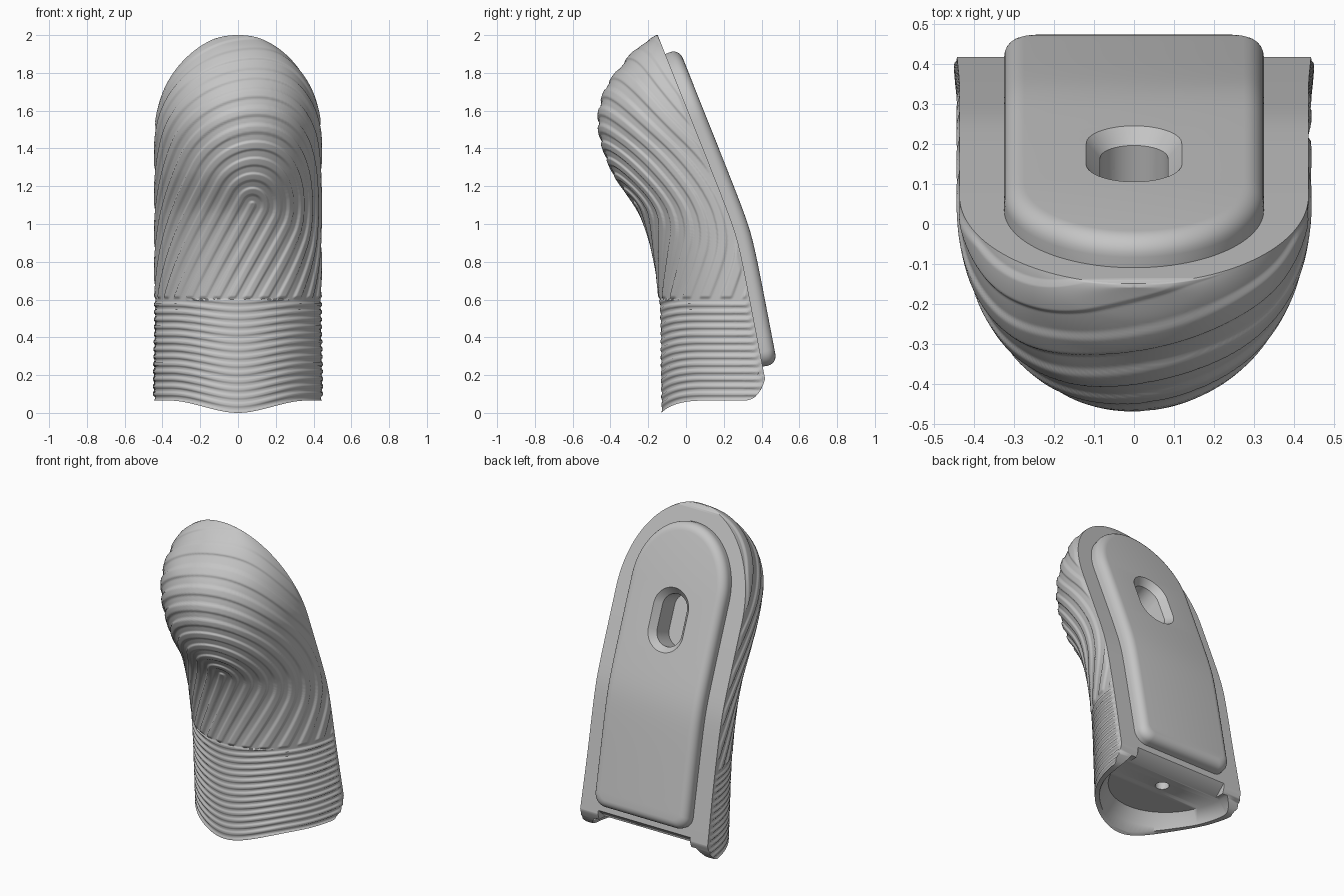
import bpy, math
from math import sin, cos, pi, sqrt
from mathutils import Vector

cube = bpy.data.objects.get("Cube")
if cube:
    bpy.data.objects.remove(cube)

grey = bpy.data.materials.new("plain grey")
grey.use_nodes = True
GREY = (0.56, 0.56, 0.56, 1)
grey.diffuse_color = GREY
grey.node_tree.nodes["Principled BSDF"].inputs["Base Color"].default_value = GREY


def activate(ob):
    bpy.ops.object.select_all(action='DESELECT')
    ob.select_set(True)
    bpy.context.view_layer.objects.active = ob


def make(name, verts, faces):
    mesh = bpy.data.meshes.new(name)
    mesh.from_pydata(verts, [], faces)
    mesh.materials.append(grey)
    ob = bpy.data.objects.new(name, mesh)
    bpy.context.collection.objects.link(ob)
    activate(ob)
    bpy.ops.object.mode_set(mode='EDIT')
    bpy.ops.mesh.select_all(action='SELECT')
    bpy.ops.mesh.normals_make_consistent(inside=False)
    bpy.ops.object.mode_set(mode='OBJECT')
    return ob


def loft(name, rings):
    """Closed solid through rings that are mirror images about x = 0."""
    n = len(rings[0])
    verts = [v for r in rings for v in r]
    faces = [(i * n + j, i * n + (j + 1) % n, (i + 1) * n + (j + 1) % n, (i + 1) * n + j)
             for i in range(len(rings) - 1) for j in range(n)]
    for base in (0, (len(rings) - 1) * n):
        faces += [(base + j, base + j + 1, base + n - 2 - j, base + n - 1 - j)
                  for j in range(n // 2 - 1)]
    return make(name, verts, faces)


def mirrored(half):
    return half + [(-x, y, z) for x, y, z in reversed(half)]


def cut(ob, cutter):
    cutter.hide_render = True
    mod = ob.modifiers.new("cut", 'BOOLEAN')
    mod.operation, mod.solver, mod.object = 'DIFFERENCE', 'EXACT', cutter
    bpy.context.view_layer.objects.active = ob
    bpy.ops.object.modifier_apply(modifier=mod.name)


def smooth(t):
    t = min(1, max(0, t))
    return t * t * (3 - 2 * t)


# Side profile: bent flat back, bulging front, and half width
FRONT = [(-.1, -.125), (.25, -.13), (.55, -.135), (.81, -.165), (1.05, -.24), (1.285, -.39),
         (1.52, -.46), (1.71, -.425), (1.86, -.32), (1.94, -.243), (2.0, -.15)]


def back_y(z):
    d = z - .94
    return .275 - .295 * d - .105 * sqrt(d * d + .01)


def front_y(z):
    k = max(i for i in range(len(FRONT) - 1) if FRONT[i][0] <= z or i == 0)

    def slope(i):
        a, b = FRONT[max(i - 1, 0)], FRONT[min(i + 1, len(FRONT) - 1)]
        return (b[1] - a[1]) / (b[0] - a[0])
    (z0, y0), (z1, y1) = FRONT[k], FRONT[k + 1]
    h = z1 - z0
    t = (z - z0) / h
    return (y0 + (y1 - y0) * smooth(t) + h * slope(k) * t * (1 - t) ** 2
            + h * slope(k + 1) * t * t * (t - 1))


def half_width(z):
    dome = sqrt(max(0, 1 - (max(0, z - 1.45) / .55) ** 2))
    return .437 * dome + .008 * smooth(1 - z / .6)


def hem(a):
    """Height of the lower edge: dips at the front, rounded back corners."""
    s = sin(a)
    return .065 * smooth(abs(cos(a)) / .8) + .115 * max(0, 1 - s / .25) ** 2.5


def ridge(a, z):
    """Raised skin lines: a tilted loop above, level rings below."""
    fade = smooth(min(a, pi - a) / .06)
    if z < .6:
        wave = .065 * smooth(abs(cos(a)) / .8) * (1 - .6 * z / .6)
        band = .5 + 1.1 * cos(2 * pi * (z - wave) / .042)
        side = .5 + .5 * smooth(abs(cos(a)) / .6)
        return .008 * fade * side * min(1, max(0, band))
    s = 1.055 * half_width(z) * (pi / 2 - a)
    px, pz = s - .08, z - 1.1
    along = -.5 * px - .866 * pz
    d = abs(.866 * px - .5 * pz) if along > 0 else sqrt(px * px + pz * pz)
    d += .012 * sin(6 * s + 2 * z) * smooth(d / .3)
    band = .5 + 1.5 * cos(2 * pi * d / (.072 + .02 * d))
    return .009 * fade * min(1, max(0, band)) * smooth((z - .6) / .02)


# Fingertip body
N, LOW, TOP = 240, 290, 100
levels = [1.45 * i / LOW for i in range(LOW)] + \
         [1.45 + .55 * sin(pi / 2 * i / TOP) for i in range(TOP)]
verts = []
for level in levels:
    for j in range(N + 1):
        a = pi * j / N
        z = level + hem(a) * max(0, 1 - level / 1.45)
        w, yb = half_width(z), back_y(z)
        depth = yb - front_y(z)
        out = Vector((cos(a) * depth, -sin(a) * w)).normalized() * ridge(a, z)
        verts.append((w * cos(a) + out.x, yb - depth * sin(a) + out.y, z))
tip = len(verts)
verts.append((0, back_y(2), 2))
M = N + 1
faces = []
for i in range(len(levels) - 1):
    faces += [(i * M + j, i * M + j + 1, (i + 1) * M + j + 1, (i + 1) * M + j) for j in range(N)]
    faces.append((i * M + N, i * M, (i + 1) * M, (i + 1) * M + N))
last = (len(levels) - 1) * M
faces += [(last + j, last + j + 1, tip) for j in range(N)] + [(last + N, last, tip)]
for j in range(N // 2):
    faces.append(tuple(dict.fromkeys((j, N - j, N - j - 1, j + 1))))
body = make("fingertip_body", verts, faces)


# Back plate: arched outline raised off the bent back
def plate_ring(inset, lift):
    w, lo, hi, r = .325 - inset, .245 + inset, 1.9 - inset, .075 - inset * .6
    arch = .36 - inset
    half = [(w - r + r * sin(t), lo + r - r * cos(t)) for t in [pi / 2 * k / 8 for k in range(9)]]
    z0, z1 = lo + r, hi - arch
    half += [(w, z0 + (z1 - z0) * k / 24) for k in range(1, 24)]
    half += [(w * cos(t), z1 + arch * sin(t)) for t in [pi / 2 * k / 24.5 for k in range(25)]]
    ring = []
    for x, z in half:
        g = (back_y(z + .01) - back_y(z - .01)) / .02
        n = Vector((0, 1, -g)).normalized() * lift
        ring.append((x, back_y(z) + n.y, z + n.z))
    return mirrored(ring)


R, LIFT = .05, .078
rings = [plate_ring(0, -.02), plate_ring(0, LIFT - R)]
rings += [plate_ring(R * (1 - cos(t)), LIFT - R + R * sin(t))
          for t in [pi / 2 * k / 6 for k in range(1, 7)]]
plate = loft("back_plate", rings)


# Countersunk slot through the plate into the body
tilt = math.atan(.4)
normal, up = Vector((0, cos(tilt), sin(tilt))), Vector((0, -sin(tilt), cos(tilt)))
centre = Vector((0, back_y(1.365), 1.365)) + normal * LIFT


def slot_ring(r, lift):
    half = []
    for t in [-pi / 2 + pi * (k + .5) / 24 for k in range(24)]:
        p = centre + up * (math.copysign(.07, t) + r * sin(t)) + normal * lift
        half.append((r * cos(t), p.y, p.z))
    return mirrored(half)


slot = loft("slot_cutter", [slot_ring(.128, .01), slot_ring(.12, 0),
                            slot_ring(.085, -.04), slot_ring(.085, -.17)])


# Flared shallow hollow in the base, open to the back
def hollow_ring(w, front, z):
    return mirrored([(w, .7, z)] + [(w * cos(t), .36 - (.36 - front) * sin(t), z)
                                    for t in [pi / 2 * k / 24.5 for k in range(25)]])


hollow = loft("hollow_cutter", [hollow_ring(.425, -.125, -.1), hollow_ring(.42, -.117, .01),
                                hollow_ring(.405, -.095, .07), hollow_ring(.355, -.05, .14)])

# Sloped notch behind the hollow, under the plate
notch = loft("notch_cutter", [mirrored([(.32, .7, z), (.32, y, z)])
                              for y, z in ((.33, .125), (.45, .235))])

# Small screw hole in the hollow's ceiling
bpy.ops.mesh.primitive_cylinder_add(vertices=24, radius=.04, depth=.3, location=(0, .25, .22))
hole = bpy.context.object

for cutter in (hollow, notch, slot, hole):
    cut(body, cutter)
cut(plate, slot)
for cutter in (hollow, notch, slot, hole):
    bpy.data.objects.remove(cutter)

for ob, angle in ((body, 55), (plate, 35)):
    activate(ob)
    bpy.ops.object.shade_smooth_by_angle(angle=math.radians(angle))
